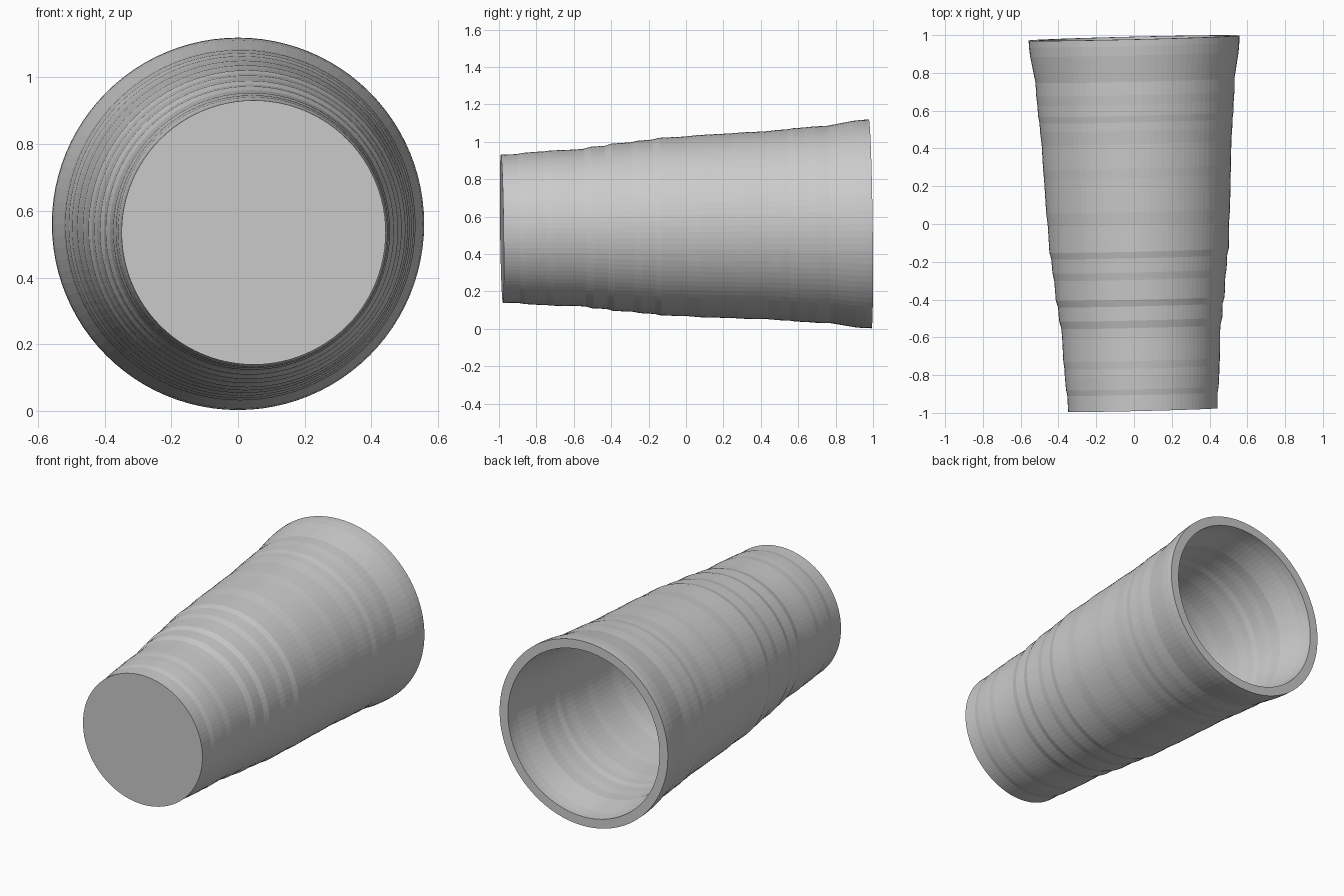
import bpy, bmesh, math
from mathutils import Vector

if "Cube" in bpy.data.objects:
    bpy.data.objects.remove(bpy.data.objects["Cube"])

SEGMENTS = 96
WALL = 0.055

# Outer wall: (distance along the axis, radius), with short steep steps as ridges
outer = [(-0.985, 0.396), (-0.90, 0.398), (-0.87, 0.404), (-0.80, 0.409),
         (-0.76, 0.410), (-0.72, 0.415), (-0.60, 0.418), (-0.545, 0.421),
         (-0.505, 0.432), (-0.43, 0.436), (-0.395, 0.447), (-0.29, 0.453),
         (-0.25, 0.461), (-0.175, 0.466), (-0.14, 0.475), (0.0, 0.480),
         (0.07, 0.487), (0.25, 0.494), (0.30, 0.498), (0.43, 0.502),
         (0.50, 0.509), (0.545, 0.511), (0.58, 0.517), (0.64, 0.520),
         (0.69, 0.525), (0.76, 0.527), (0.81, 0.536), (0.90, 0.552),
         (0.95, 0.557), (0.985, 0.558)]

# Inner wall follows the outer one at an even thickness, down to the floor
inner = [(y, r - WALL) for y, r in reversed(outer) if y > -0.92]
floor_y = -0.985 + WALL
inner.append((floor_y, outer[0][1] - WALL))
profile = outer + inner

# Slightly tilted axis from the closed base to the open mouth
base, mouth = Vector((0.047, -0.985, 0.535)), Vector((0.0, 0.985, 0.561))
axis = (mouth - base).normalized()
turn = Vector((0, 1, 0)).rotation_difference(axis)
middle = (base + mouth) / 2

bm = bmesh.new()
rings = []
for y, r in profile:
    ring = []
    for i in range(SEGMENTS):
        a = 2 * math.pi * i / SEGMENTS
        p = Vector((r * math.cos(a), y, r * math.sin(a)))
        ring.append(bm.verts.new(turn @ p + middle))
    rings.append(ring)
for a, b in zip(rings, rings[1:]):
    for i in range(SEGMENTS):
        j = (i + 1) % SEGMENTS
        bm.faces.new((a[i], b[i], b[j], a[j]))
# Outside base and inside floor
bm.faces.new(rings[0])
bm.faces.new(rings[-1])
bmesh.ops.recalc_face_normals(bm, faces=bm.faces)

mesh = bpy.data.meshes.new("cup")
bm.to_mesh(mesh)
bm.free()
cup = bpy.data.objects.new("cup", mesh)
bpy.context.collection.objects.link(cup)

grey = bpy.data.materials.new("light grey")
grey.diffuse_color = (0.6, 0.6, 0.6, 1)
grey.use_nodes = True
grey.node_tree.nodes["Principled BSDF"].inputs["Base Color"].default_value = grey.diffuse_color
mesh.materials.append(grey)
